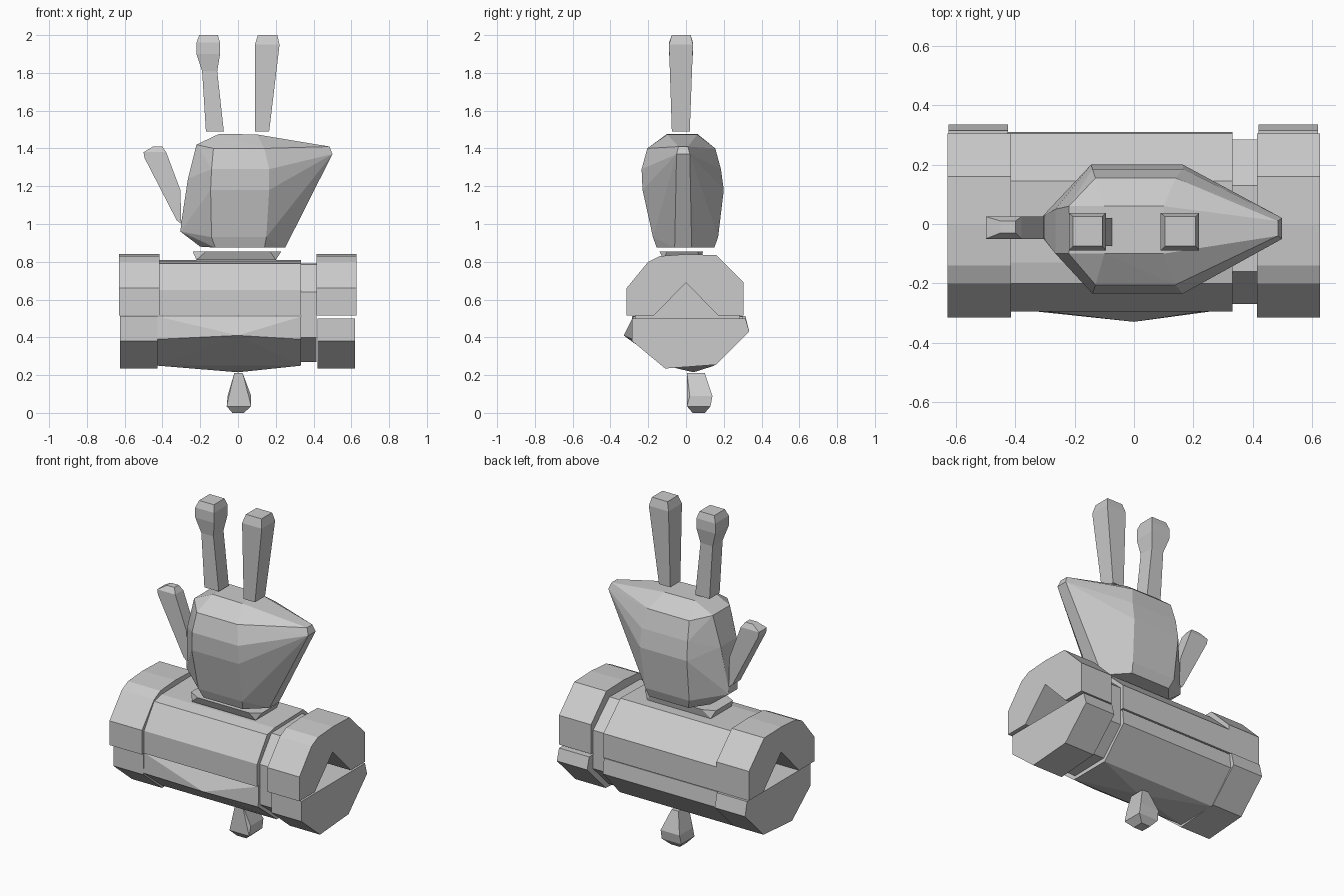
import bpy, bmesh

if "Cube" in bpy.data.objects:
    bpy.data.objects.remove(bpy.data.objects["Cube"])


def finish(name, bm):
    bmesh.ops.recalc_face_normals(bm, faces=bm.faces[:])
    mesh = bpy.data.meshes.new(name)
    bm.to_mesh(mesh)
    bm.free()
    obj = bpy.data.objects.new(name, mesh)
    bpy.context.collection.objects.link(obj)
    return obj


def prism(name, section, x0, x1):
    """Extrude a (y, z) section along x."""
    bm = bmesh.new()
    face = bm.faces.new([bm.verts.new((x0, y, z)) for y, z in section])
    out = bmesh.ops.extrude_face_region(bm, geom=[face])["geom"]
    moved = [g for g in out if isinstance(g, bmesh.types.BMVert)]
    bmesh.ops.translate(bm, verts=moved, vec=(x1 - x0, 0, 0))
    return finish(name, bm)


def hull(name, points):
    bm = bmesh.new()
    for p in points:
        bm.verts.new(p)
    out = bmesh.ops.convex_hull(bm, input=bm.verts[:])
    loose = {g for g in out["geom_interior"] + out["geom_unused"]
             if isinstance(g, bmesh.types.BMVert)}
    bmesh.ops.delete(bm, geom=list(loose), context="VERTS")
    bmesh.ops.dissolve_limit(bm, angle_limit=0.02, verts=bm.verts[:], edges=bm.edges[:])
    return finish(name, bm)


def loft(name, rings):
    """Stack rectangles given as (z, x0, x1, y0, y1)."""
    bm = bmesh.new()
    loops = [[bm.verts.new(p) for p in ((a, c, z), (b, c, z), (b, d, z), (a, d, z))]
             for z, a, b, c, d in rings]
    for lo, hi in zip(loops, loops[1:]):
        for i in range(4):
            j = (i + 1) % 4
            bm.faces.new((lo[i], lo[j], hi[j], hi[i]))
    bm.faces.new(loops[0])
    bm.faces.new(loops[-1])
    return finish(name, bm)


# barrel end caps: upper halves have a triangular notch
upper = [(-.315, .515), (-.315, .66), (-.2, .80), (-.14, .83), (0, .84), (.16, .835),
         (.305, .69), (.305, .515), (.17, .515), (0, .69), (-.17, .515)]
lower = [(-.285, .5), (-.285, .38), (-.11, .235), (.16, .255), (.335, .43), (.315, .5)]
prism("right_cap_upper", upper, .415, .627)
prism("right_cap_lower", lower, .42, .62)
prism("left_cap_upper", upper, -.63, -.415)
prism("left_cap_lower", [(y, .512 if z == .5 else z) for y, z in lower], -.625, -.425)

# barrel middle
prism("barrel_upper", [(-.295, .515), (-.295, .65), (-.2, .79), (-.13, .805),
                       (.145, .81), (.305, .66), (.305, .515)], -.415, .333)
belly = [(-.28, .51), (-.285, .39), (-.11, .25), (.15, .25), (.31, .42), (.3, .51)]
hull("barrel_lower", [(x, y, z) for x in (-.425, .333) for y, z in belly]
     + [(0, -.33, .41), (0, .04, .215)])

# narrow ring between barrel and right cap
prism("barrel_ring", [(-.27, .40), (-.27, .64), (-.16, .785), (.13, .79), (.285, .65),
                      (.285, .42), (.14, .275), (-.1, .27)], .333, .416)

# collar under the head
hull("collar", [(x, y, .855) for x, y in ((-.24, -.1), (-.24, .06), (.23, -.1), (.23, .06),
                                          (-.17, -.14), (.17, -.14), (-.17, .09), (.17, .09))]
     + [(x, y, .81) for x in (-.22, .2) for y in (-.12, .08)])

# head with a raised pointed beak
head = []
for z, x0, x1, y0, y1 in ((.875, -.12, .14, -.155, .15), (.93, -.14, .15, -.175, .17),
                          (1.18, -.145, .165, -.23, .2), (1.29, -.14, .165, -.235, .185),
                          (1.4, -.13, .14, -.205, .155)):
    head += [(x, y, z) for x in (x0, x1) for y in (y0, y1)]
for x, z, y0, y1 in ((-.2, .88, -.06, .05), (.25, .875, -.06, .03), (-.305, .96, -.05, .03),
                     (-.3, 1.01, -.05, .03), (-.265, 1.24, -.1, .05), (-.22, 1.42, -.1, .06),
                     (-.1, 1.477, -.1, .06), (.1, 1.474, -.1, .06),
                     (.5, 1.37, -.05, .02), (.485, 1.41, -.04, .01)):
    head += [(x, y0, z), (x, y1, z)]
hull("head", head)

# two ears
loft("right_ear", [(1.49, .09, .165, -.075, .02), (1.95, .09, .22, -.09, .037),
                   (2.0, .105, .208, -.075, .025)])
loft("left_ear", [(1.49, -.17, -.075, -.075, .02), (1.81, -.19, -.11, -.075, .02),
                  (1.9, -.22, -.095, -.09, .037), (1.96, -.22, -.095, -.09, .037),
                  (2.0, -.205, -.107, -.075, .025)])

# tail leaning out at the left
hull("tail", [(x, y, z) for x, z in ((-.325, 1.02), (-.3, 1.0), (-.305, 1.18), (-.38, 1.38),
                                     (-.5, 1.38), (-.495, 1.35)) for y in (-.05, .025)]
     + [(x, y, 1.41) for x in (-.4, -.45) for y in (-.03, .01)])

# small foot
hull("foot", [(x, y, .21) for x in (-.02, .025) for y in (.005, .1)]
     + [(x, y, .09) for x in (-.055, .07) for y in (.02, .14)]
     + [(x, y, .035) for x in (-.06, .07) for y in (.005, .13)]
     + [(x, y, 0) for x in (-.03, .03) for y in (.035, .1)])
